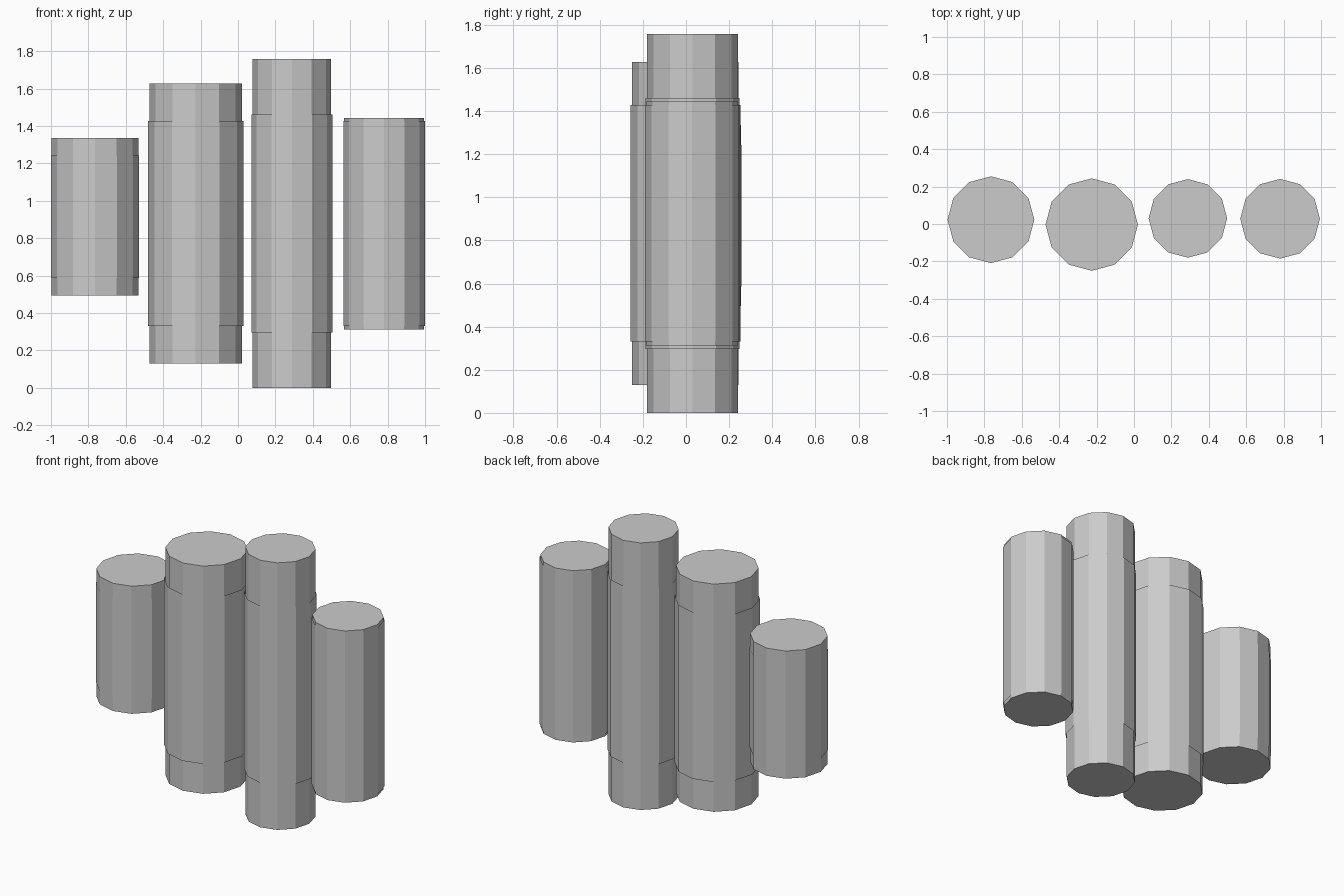
import bpy
import bmesh
from math import cos, sin, tau

cube = bpy.data.objects.get("Cube")
if cube:
    bpy.data.objects.remove(cube, do_unlink=True)

SIDES = 12

grey = bpy.data.materials.new("light_grey")
grey.use_nodes = True
colour = (0.6, 0.6, 0.6, 1)
grey.diffuse_color = colour
grey.node_tree.nodes["Principled BSDF"].inputs["Base Color"].default_value = colour


def tube(name, x, y, radius, bottom, top, capped):
    """Upright twelve-sided prism, with or without its end caps."""
    bm = bmesh.new()
    rings = []
    for z in (bottom, top):
        rings.append([bm.verts.new((radius * cos(tau * i / SIDES),
                                    radius * sin(tau * i / SIDES), z))
                      for i in range(SIDES)])
    low, high = rings
    for i in range(SIDES):
        j = (i + 1) % SIDES
        bm.faces.new((low[i], low[j], high[j], high[i]))
    if capped:
        bm.faces.new(high)
        bm.faces.new(low[::-1])
    mesh = bpy.data.meshes.new(name)
    bm.to_mesh(mesh)
    bm.free()
    mesh.materials.append(grey)
    obj = bpy.data.objects.new(name, mesh)
    obj.location = (x, y, 0)
    bpy.context.collection.objects.link(obj)


# Each column: name, centre x and y, core (radius, bottom, top), sleeve (same)
columns = [
    ("right_outer", -0.765, 0.023, (0.232, 0.495, 1.335), (0.235, 0.587, 1.243)),
    ("right_inner", -0.226, -0.003, (0.247, 0.13, 1.628), (0.255, 0.33, 1.427)),
    ("left_inner", 0.288, 0.03, (0.21, 0.0, 1.757), (0.217, 0.297, 1.461)),
    ("left_outer", 0.781, 0.028, (0.213, 0.313, 1.443), (0.218, 0.331, 1.427)),
]

# Closed cores, each wrapped in a thin open sleeve
for name, x, y, core, sleeve in columns:
    tube(name + "_core", x, y, *core, capped=True)
    tube(name + "_sleeve", x, y, *sleeve, capped=False)
